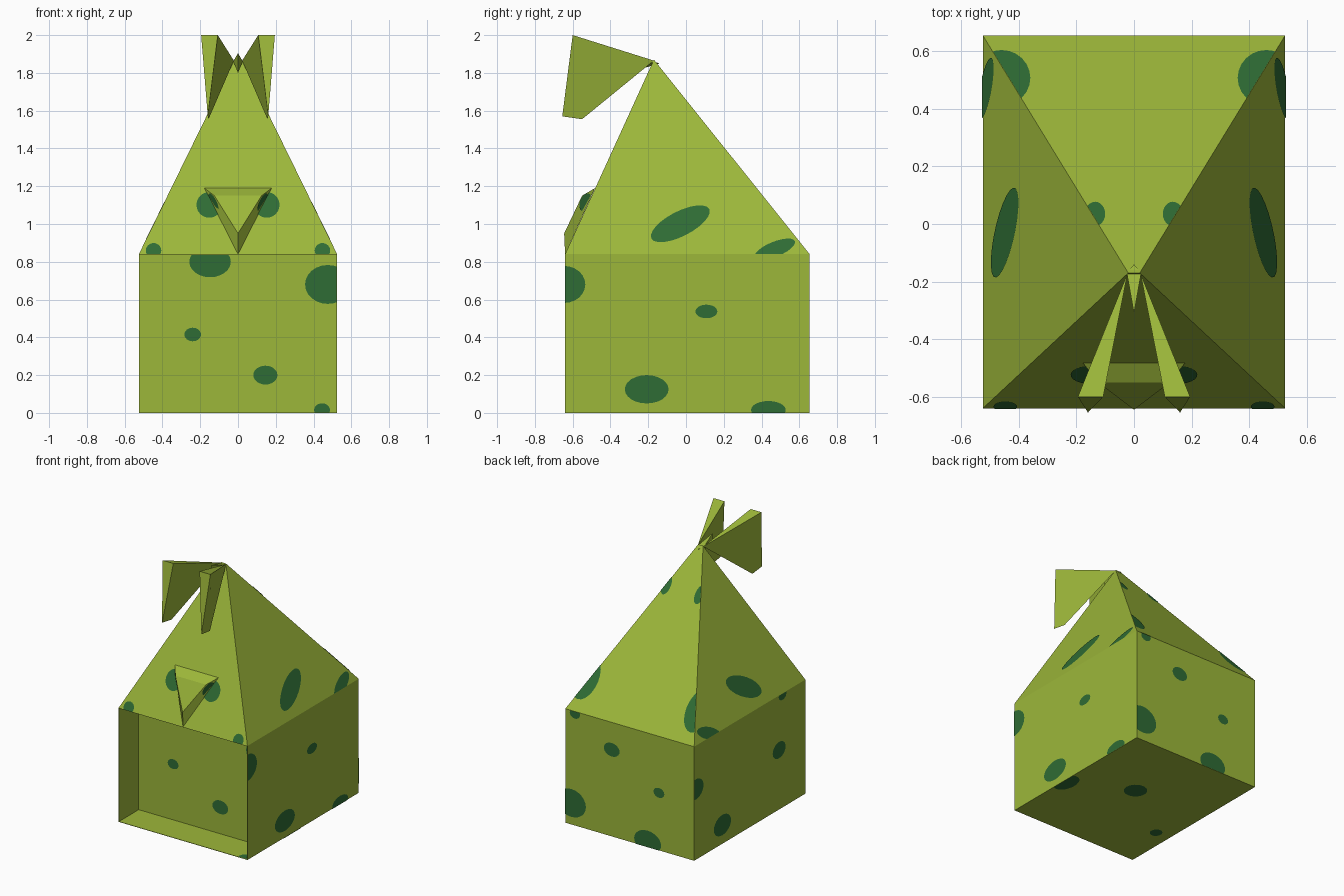
import bpy, bmesh, math
from mathutils import Vector

if "Cube" in bpy.data.objects:
    bpy.data.objects.remove(bpy.data.objects["Cube"])

W, YF, YB, H = 0.525, -0.64, 0.655, 0.84      # body half width, front, back, height
RECESS = -0.41                                # y of the recessed front panel
APEX_X, APEX_Y, APEX_Z = 0.02, -0.17, 1.87


def material(name, rgb):
    m = bpy.data.materials.new(name)
    m.diffuse_color = (*rgb, 1)
    m.use_nodes = True
    m.node_tree.nodes["Principled BSDF"].inputs["Base Color"].default_value = m.diffuse_color
    return m


GREEN = material("lime green", (0.335, 0.475, 0.042))
DARK = material("dark green", (0.028, 0.150, 0.035))


def finish(name, bm, mat, recalc=True):
    if recalc:
        bmesh.ops.recalc_face_normals(bm, faces=bm.faces)
    me = bpy.data.meshes.new(name)
    bm.to_mesh(me)
    bm.free()
    me.materials.append(mat)
    ob = bpy.data.objects.new(name, me)
    bpy.context.collection.objects.link(ob)
    return ob


def solid(name, points, faces):
    bm = bmesh.new()
    vs = [bm.verts.new(p) for p in points]
    for f in faces:
        bm.faces.new([vs[i] for i in f])
    return finish(name, bm, GREEN)


def spots(name, poly, axis, discs, ref=(0, 0, 0.6)):
    """Ellipses (a, b, radius a, radius b, tilt) projected along an axis onto a
    flat panel, trimmed to the panel outline and lifted just off it."""
    poly = [Vector(p) for p in poly]
    mid = sum(poly, Vector()) / len(poly)
    n = (poly[1] - poly[0]).cross(poly[2] - poly[0]).normalized()
    if n.dot(mid - Vector(ref)) < 0:
        n.negate()
    i, j = [k for k in range(3) if k != axis]
    bm = bmesh.new()
    for a, b, ra, rb, tilt in discs:
        ct, st = math.cos(math.radians(tilt)), math.sin(math.radians(tilt))
        ring = []
        for k in range(24):
            t = math.tau * k / 24
            u, v = ra * math.cos(t), rb * math.sin(t)
            p = Vector((0, 0, 0))
            p[i], p[j] = a + u * ct - v * st, b + u * st + v * ct
            p[axis] = poly[0][axis] - (n[i] * (p[i] - poly[0][i])
                                       + n[j] * (p[j] - poly[0][j])) / n[axis]
            ring.append(bm.verts.new(p))
        bm.faces.new(ring)
    for p, q in zip(poly, poly[1:] + poly[:1]):
        out = n.cross(q - p)
        if out.dot(mid - p) > 0:
            out.negate()
        bmesh.ops.bisect_plane(bm, geom=bm.verts[:] + bm.edges[:] + bm.faces[:],
                               plane_co=p, plane_no=out.normalized(), clear_outer=True)
    for f in bm.faces:
        f.normal_update()
        if f.normal.dot(n) < 0:
            f.normal_flip()
    bmesh.ops.translate(bm, verts=bm.verts, vec=n * 0.003)
    finish(name, bm, DARK, False)


# Body: box with the front pushed in behind paper-thin walls
bm = bmesh.new()
bmesh.ops.create_cube(bm, size=1)
for v in bm.verts:
    v.co = (v.co.x * 2 * W, YF if v.co.y < 0 else YB, H if v.co.z > 0 else 0)
bm.normal_update()
front = [f for f in bm.faces if f.normal.y < -0.9]
bmesh.ops.inset_region(bm, faces=front, thickness=0.004)
ext = bmesh.ops.extrude_face_region(bm, geom=front)
bmesh.ops.delete(bm, geom=front, context='FACES_ONLY')
bmesh.ops.translate(bm, vec=(0, RECESS - YF, 0),
                    verts=[g for g in ext["geom"] if isinstance(g, bmesh.types.BMVert)])
finish("body", bm, GREEN)

# Roof: lopsided pyramid ending in a very short ridge
A, B, C, D = (-W, YF, H), (W, YF, H), (W, YB, H), (-W, YB, H)
TL, TR = (-APEX_X, APEX_Y, APEX_Z), (APEX_X, APEX_Y, APEX_Z)
solid("roof", [A, B, C, D, TL, TR],
      [(0, 1, 5, 4), (1, 2, 5), (2, 3, 4, 5), (3, 0, 4)])

# Nose: raised triangle on the front of the roof
solid("nose", [(-0.178, -0.482, 1.19), (0.178, -0.482, 1.19), (0, -0.64, 0.84),
               (-0.125, -0.55, 1.15), (0.125, -0.55, 1.15), (0, -0.645, 0.95)],
      [(3, 4, 5), (0, 1, 4, 3), (1, 2, 5, 4), (2, 0, 3, 5)])

# Ears flaring forward from the tip, and the little knot between them
for side, s in (("left", -1), ("right", 1)):
    solid(side + "_ear",
          [(s * 0.195, -0.6, 2.0), (s * 0.107, -0.6, 2.0), (s * 0.16, -0.655, 1.57),
           (s * 0.156, -0.55, 1.555), (s * 0.022, APEX_Y, APEX_Z - 0.005)],
          [(0, 1, 2), (0, 1, 4), (0, 2, 3, 4), (1, 2, 3, 4)])
solid("knot", [(-0.025, -0.17, 1.86), (0.025, -0.17, 1.86), (0, -0.31, 1.905),
               (0, -0.31, 1.80), (0, -0.14, 1.85)],
      [(0, 2, 3), (1, 3, 2), (0, 4, 2), (1, 2, 4), (0, 3, 4), (1, 4, 3)])


def wall(y):
    return [(-W, y, 0), (W, y, 0), (W, y, H), (-W, y, H)]


def side_wall(x):
    return [(x, YF, 0), (x, YB, 0), (x, YB, H), (x, YF, H)]


# Spots on the body; the back repeats the front pattern upside down
panel = [(-0.148, 0.8, 0.11, 0.082, 0), (-0.24, 0.415, 0.044, 0.036, 0),
         (0.145, 0.2, 0.064, 0.05, 0), (0.475, 0.68, 0.12, 0.103, 0),
         (0.445, 0.015, 0.042, 0.036, 0)]
spots("front_spots", wall(RECESS), 1, panel)
spots("back_spots", wall(YB), 1, [(a, H - b, ra, rb, t) for a, b, ra, rb, t in panel])
spots("right_spots", side_wall(W), 0,
      [(-0.645, 0.68, 0.112, 0.098, 0), (0.108, 0.537, 0.058, 0.036, 0),
       (-0.208, 0.125, 0.116, 0.075, 0), (0.436, 0.015, 0.092, 0.048, 0)])
spots("left_spots", side_wall(-W), 0,
      [(0.64, 0.52, 0.09, 0.075, 0), (0.33, 0.14, 0.1, 0.075, 0),
       (-0.33, 0.44, 0.075, 0.06, 0), (-0.37, 0.83, 0.045, 0.035, 0)])
spots("underside_spots", [(-W, YF, 0), (W, YF, 0), (W, YB, 0), (-W, YB, 0)], 2,
      [(0.07, 0.10, 0.08, 0.08, 0), (-0.406, -0.25, 0.042, 0.045, 0),
       (0.5, -0.12, 0.07, 0.11, 0)])
spots("floor_spot", [(-W, YF, 0.004), (W, YF, 0.004), (W, RECESS, 0.004), (-W, RECESS, 0.004)],
      2, [(0.5, -0.63, 0.05, 0.05, 0)], ref=(0, 0, -1))

# Spots and eyes on the roof, the same on both sides
spots("front_roof_spots", [A, B, TR, TL], 1,
      [(s * a, b, ra, rb, 0) for s in (-1, 1)
       for a, b, ra, rb in ((0.152, 1.1, 0.068, 0.068), (0.447, 0.858, 0.041, 0.04))])
slope = [(-0.03, 1.0, 0.172, 0.066, 27), (0.47, 0.865, 0.115, 0.04, 22)]
spots("right_roof_spots", [B, C, TR], 0, slope)
spots("left_roof_spots", [A, D, TL], 0, slope)
spots("back_roof_spots", [C, D, TL, TR], 2,
      [(s * a, b, ra, rb, 0) for s in (-1, 1)
       for a, b, ra, rb in ((0.46, 0.505, 0.1, 0.097), (0.135, 0.033, 0.035, 0.042))])
for side, s in (("left", -1), ("right", 1)):
    spots(side + "_nose_spot",
          [(s * 0.178, -0.482, 1.19), (s * 0.125, -0.55, 1.15), (0, -0.643, 0.9)], 0,
          [(-0.53, 1.115, 0.03, 0.05, -20)], ref=(0, -0.5, 1.1))
